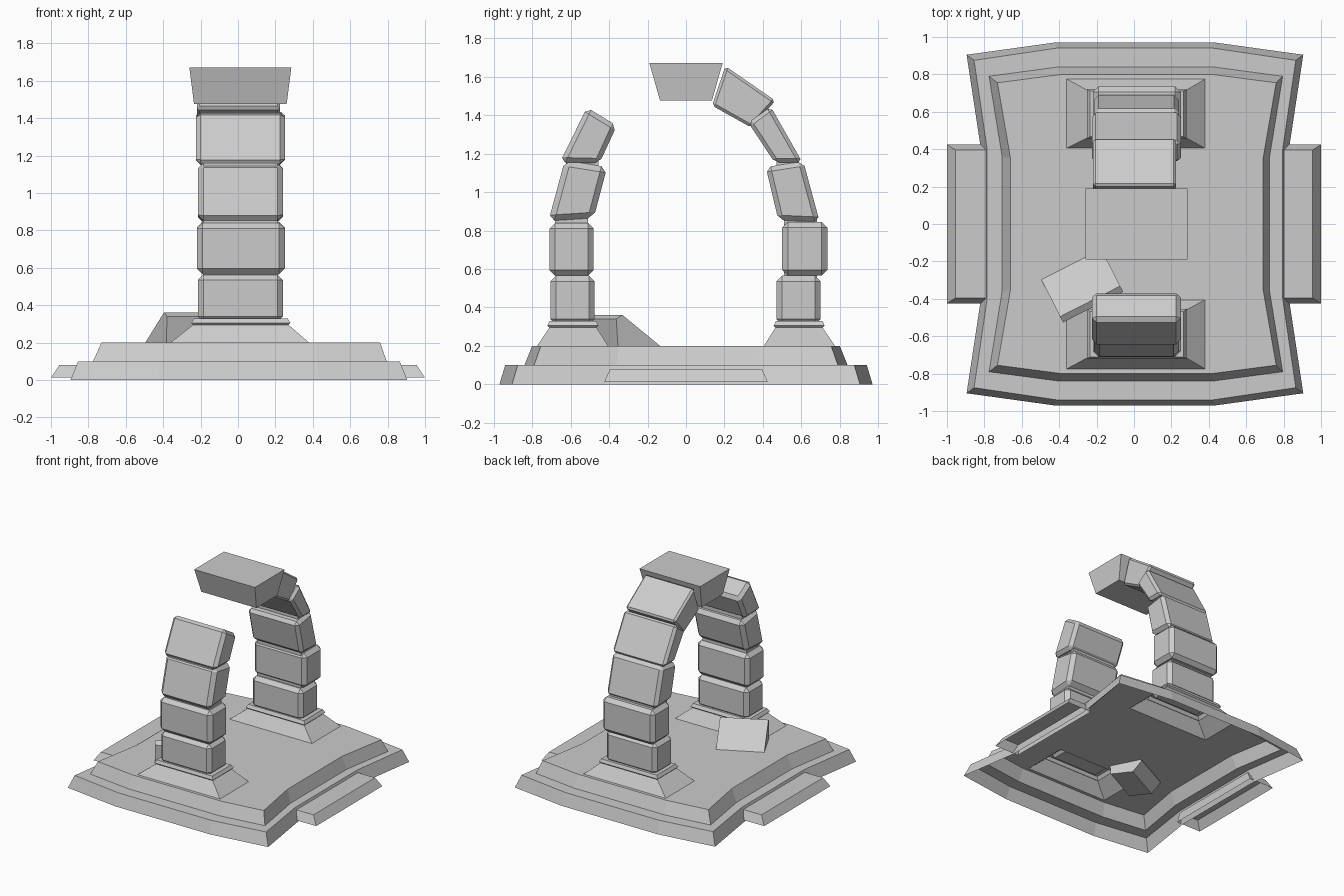
import bpy, bmesh, math
from mathutils import Vector

if "Cube" in bpy.data.objects:
    bpy.data.objects.remove(bpy.data.objects["Cube"])


def finish(name, bm, bevel=0.0):
    bmesh.ops.recalc_face_normals(bm, faces=bm.faces[:])
    me = bpy.data.meshes.new(name)
    bm.to_mesh(me)
    bm.free()
    ob = bpy.data.objects.new(name, me)
    bpy.context.collection.objects.link(ob)
    if bevel:
        mod = ob.modifiers.new("chamfer", 'BEVEL')
        mod.width = bevel
        mod.segments = 1
        mod.limit_method = 'ANGLE'
    return ob


def ring(bm, pts, z):
    return [bm.verts.new((x, y, z)) for x, y in pts]


def bridge(bm, a, b):
    n = len(a)
    for i in range(n):
        bm.faces.new((a[i], a[(i + 1) % n], b[(i + 1) % n], b[i]))


def mirrored(quarter, cx=0.0):
    """Closed outline from the points of one quadrant, listed back to side."""
    right = quarter + [(x, -y) for x, y in reversed(quarter)]
    return [(x + cx, y) for x, y in right + [(-x, y) for x, y in reversed(right)]]


def rect(x0, x1, y0, y1):
    return [(x0, y0), (x1, y0), (x1, y1), (x0, y1)]


def prism(name, profile, x0, x1, bevel=0.0):
    """Extrude a (y, z) profile along x."""
    bm = bmesh.new()
    a = [bm.verts.new((x0, y, z)) for y, z in profile]
    b = [bm.verts.new((x1, y, z)) for y, z in profile]
    bm.faces.new(a)
    bm.faces.new(b)
    bridge(bm, a, b)
    return finish(name, bm, bevel)


# Two-tier plinth: an open-bottomed shell, pierced under the pedestals
bm = bmesh.new()
levels = [
    (0.00, [(0.43, 0.97), (0.90, 0.905), (0.825, 0.41)], 0.005),
    (0.10, [(0.42, 0.94), (0.86, 0.875), (0.79, 0.40)], 0.005),
    (0.10, [(0.41, 0.84), (0.785, 0.79), (0.715, 0.36)], 0.01),
    (0.20, [(0.40, 0.80), (0.745, 0.755), (0.675, 0.35)], 0.015),
]
loops = [ring(bm, mirrored(q, cx), z) for z, q, cx in levels]
for a, b in zip(loops, loops[1:]):
    bridge(bm, a, b)
holes = [ring(bm, rect(-0.36, 0.38, y0, y0 + 0.37), 0.2) for y0 in (-0.775, 0.405)]
edges = []
for lp in [loops[-1]] + holes:
    for i in range(len(lp)):
        pair = (lp[i], lp[(i + 1) % len(lp)])
        edges.append(bm.edges.get(pair) or bm.edges.new(pair))
bmesh.ops.triangle_fill(bm, edges=edges, use_beauty=True, use_dissolve=False,
                        normal=Vector((0, 0, 1)))
finish("plinth", bm)

# Side steps
for s, side in ((-1, "left"), (1, "right")):
    bm = bmesh.new()
    rows = []
    for z, xi, xo, h in ((0.012, 0.78, 1.0, 0.425), (0.08, 0.78, 0.955, 0.395)):
        xs = sorted((s * xi, s * xo))
        rows.append(ring(bm, rect(xs[0], xs[1], -h, h), z))
    bridge(bm, rows[0], rows[1])
    bm.faces.new(rows[1])
    finish(side + "_step", bm)

# Flared pedestals with a small collar
for s, side in ((-1, "front"), (1, "back")):
    bm = bmesh.new()
    rows = []
    for z, x0, x1, yi, yo in ((0.20, -0.36, 0.38, 0.405, 0.775),
                              (0.295, -0.24, 0.27, 0.465, 0.71),
                              (0.305, -0.25, 0.28, 0.455, 0.72),
                              (0.33, -0.235, 0.265, 0.468, 0.71)):
        ys = sorted((s * yi, s * yo))
        rows.append(ring(bm, rect(x0, x1, ys[0], ys[1]), z))
    for a, b in zip(rows, rows[1:]):
        bridge(bm, a, b)
    bm.faces.new(rows[-1])
    finish(side + "_pedestal", bm)

# Arch stones: side profile (y, z), x range, chamfer
stones = {
    "front_stone_1": ([(-.705, .31), (-.475, .31), (-.475, .565), (-.705, .565)], -.215, .24, .03),
    "front_stone_2": ([(-.71, .565), (-.48, .565), (-.48, .84), (-.71, .84)], -.22, .25, .03),
    "front_stone_3": ([(-.715, .85), (-.48, .865), (-.41, 1.13), (-.63, 1.165)], -.215, .24, .03),
    "front_stone_4": ([(-.655, 1.155), (-.45, 1.15), (-.36, 1.345), (-.515, 1.44)], -.225, .25, .025),
    "back_stone_1": ([(.47, .31), (.70, .31), (.70, .565), (.47, .565)], -.215, .24, .03),
    "back_stone_2": ([(.50, .565), (.735, .565), (.735, .845), (.50, .845)], -.22, .25, .03),
    "back_stone_3": ([(.48, .855), (.695, .845), (.61, 1.16), (.415, 1.13)], -.215, .24, .025),
    "back_stone_4": ([(.46, 1.155), (.605, 1.155), (.44, 1.445), (.325, 1.36)], -.225, .25, .02),
    "back_stone_5": ([(.34, 1.335), (.465, 1.475), (.205, 1.655), (.135, 1.45)], -.22, .225, .015),
}
for name, (profile, x0, x1, bevel) in stones.items():
    prism(name, profile, x0, x1, bevel)

# Narrow joints showing between the stones
for name, y, z in (("front_joint_1", -.593, .565), ("front_joint_2", -.595, .85),
                   ("front_joint_3", -.54, 1.15), ("back_joint_1", .595, .565),
                   ("back_joint_2", .595, .85), ("back_joint_3", .525, 1.15)):
    r = 0.055 if name == "back_joint_3" else 0.085
    prism(name, [(y - r, z - .03), (y + r, z - .03), (y + r, z + .03), (y - r, z + .03)],
          -.185, .21)

# Keystone tapering downwards
bm = bmesh.new()
low = ring(bm, rect(-0.235, 0.26, -0.135, 0.135), 1.475)
high = ring(bm, rect(-0.26, 0.285, -0.19, 0.19), 1.67)
bridge(bm, low, high)
bm.faces.new(low)
bm.faces.new(high)
finish("keystone", bm)

# Fallen stone, tilted and half sunk into the plinth
fallen = prism("fallen_stone",
               [(-.035, .34), (0, .362), (.235, .19), (.16, .11), (-.02, .13)], 0, .36)
fallen.location = (-0.395, -0.495, 0)
fallen.rotation_euler = (0, 0, math.radians(27))
